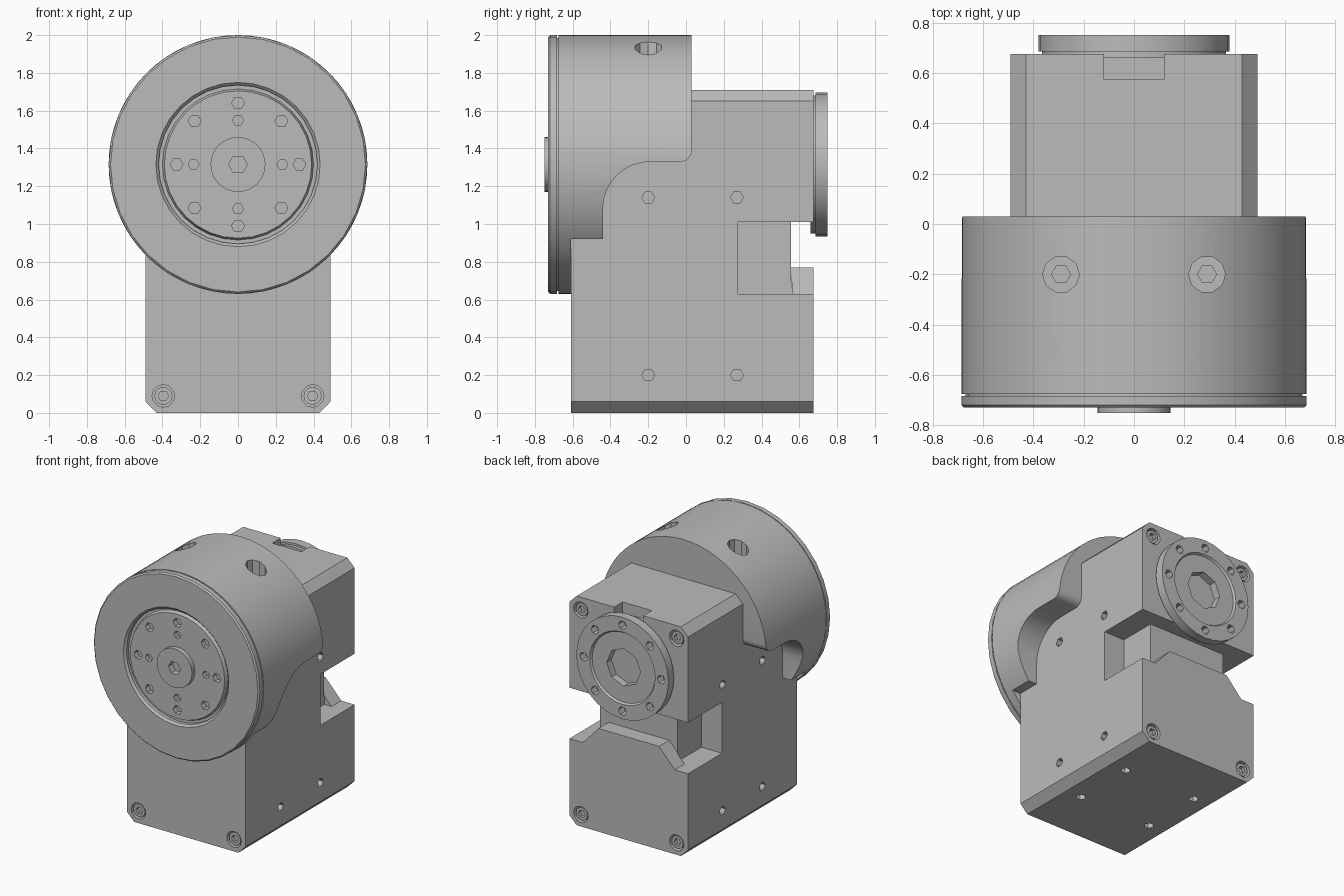
import bpy, bmesh, math

if "Cube" in bpy.data.objects:
    bpy.data.objects.remove(bpy.data.objects["Cube"])

AXIS_Z = 1.315  # height of the drum axis

grey = bpy.data.materials.new("machined_grey")
grey.diffuse_color = (0.50, 0.50, 0.50, 1)
grey.use_nodes = True
grey.node_tree.nodes["Principled BSDF"].inputs["Base Color"].default_value = grey.diffuse_color

# maps a profile point (u, v) and a depth t to space
MAPS = {
    'X': lambda u, v, t: (t, u, v),
    'Y': lambda u, v, t: (u, t, v),
    'Z': lambda u, v, t: (u, v, t),
}


def finish(name, bm):
    bmesh.ops.recalc_face_normals(bm, faces=bm.faces)
    mesh = bpy.data.meshes.new(name)
    bm.to_mesh(mesh)
    bm.free()
    mesh.materials.append(grey)
    ob = bpy.data.objects.new(name, mesh)
    bpy.context.collection.objects.link(ob)
    return ob


def add_prism(bm, pts, axis, a, b):
    f = MAPS[axis]
    lo = [bm.verts.new(f(u, v, a)) for u, v in pts]
    hi = [bm.verts.new(f(u, v, b)) for u, v in pts]
    bm.faces.new(lo)
    bm.faces.new(hi)
    n = len(pts)
    for i in range(n):
        j = (i + 1) % n
        bm.faces.new((lo[i], lo[j], hi[j], hi[i]))


def prism(name, pts, axis, a, b):
    bm = bmesh.new()
    add_prism(bm, pts, axis, a, b)
    return finish(name, bm)


def circle(u, v, r, n, start=0.0):
    return [(u + r * math.cos(start + 2 * math.pi * i / n),
             v + r * math.sin(start + 2 * math.pi * i / n)) for i in range(n)]


def rect(u0, u1, v0, v1):
    return [(u0, v0), (u1, v0), (u1, v1), (u0, v1)]


def pins(centers, r, n, axis, a, b):
    """Several equal round pins in one mesh, used as a drill."""
    bm = bmesh.new()
    for u, v in centers:
        add_prism(bm, circle(u, v, r, n), axis, a, b)
    return finish("drill", bm)


def ring_points(r, n, start=0.0):
    return circle(0, AXIS_Z, r, n, start)


def lathe(name, profile, n):
    """Turn an (r, y) profile about the drum axis."""
    bm = bmesh.new()
    vs = [bm.verts.new((r, y, AXIS_Z)) for r, y in profile]
    es = [bm.edges.new(p) for p in zip(vs, vs[1:])]
    bmesh.ops.spin(bm, geom=vs + es, cent=(0, 0, AXIS_Z), axis=(0, 1, 0),
                   angle=2 * math.pi, steps=n, use_duplicate=False)
    bmesh.ops.remove_doubles(bm, verts=bm.verts, dist=1e-4)
    return finish(name, bm)


def cut(ob, *tools):
    for tool in tools:
        mod = ob.modifiers.new("cut", 'BOOLEAN')
        mod.operation, mod.solver, mod.object = 'DIFFERENCE', 'EXACT', tool
        bpy.context.view_layer.objects.active = ob
        bpy.ops.object.modifier_apply(modifier=mod.name)
        bpy.data.objects.remove(tool)


def smooth(ob, deg=30):
    bpy.ops.object.select_all(action='DESELECT')
    ob.select_set(True)
    bpy.context.view_layer.objects.active = ob
    bpy.ops.object.shade_smooth_by_angle(angle=math.radians(deg))


# housing block with chamfered long edges
w, c, top = 0.49, 0.06, 1.71
outline = [(-w + c, 0), (w - c, 0), (w, c), (w, top - c),
           (w - c, top), (-w + c, top), (-w, top - c), (-w, c)]
housing = prism("housing", outline, 'Y', -0.61, 0.675)

# rear slot with a raised ridge, deeper pockets at both sides, top notch
slot = [(-0.6, 1.01), (-0.6, 0.63), (-0.38, 0.63), (-0.25, 0.77),
        (0.25, 0.77), (0.38, 0.63), (0.6, 0.63), (0.6, 1.01)]
cut(housing,
    prism("slot", slot, 'Y', 0.555, 0.75),
    prism("pocket", rect(0.275, 0.56, 0.63, 1.01), 'X', 0.32, 0.6),
    prism("pocket", rect(0.275, 0.56, 0.63, 1.01), 'X', -0.6, -0.32),
    prism("notch", rect(-0.12, 0.12, 0.575, 0.75), 'Z', 1.63, 1.8))

# mounting holes in the sides and underside
side = [(y, z) for y in (-0.2, 0.27) for z in (0.2, 1.14)]
under = [(x, y) for x in (-0.3, 0.3) for y in (-0.2, 0.27)]
cut(housing,
    pins(side, 0.034, 6, 'X', 0.43, 0.6),
    pins(side, 0.034, 6, 'X', -0.6, -0.43),
    pins(under, 0.034, 6, 'Z', -0.1, 0.06))

# counterbores for the corner screws
front_screws = [(-0.395, 0.09), (0.395, 0.09)]
rear_screws = front_screws + [(-0.395, 1.615), (0.395, 1.615)]
cut(housing,
    pins(front_screws, 0.06, 12, 'Y', -0.7, -0.56),
    pins(rear_screws, 0.06, 12, 'Y', 0.625, 0.75))

# socket head screws
for label, places, face, s in (("front", front_screws, -0.61, 1),
                               ("rear", rear_screws, 0.675, -1)):
    for x, z in places:
        screw = prism(label + "_screw", circle(x, z, 0.048, 12), 'Y',
                      face + 0.01 * s, face + 0.06 * s)
        cut(screw, prism("socket", circle(x, z, 0.028, 6), 'Y',
                         face - 0.02 * s, face + 0.035 * s))

# drum, with its lower rear part trimmed along a curved edge
drum = prism("drum", ring_points(0.685, 64), 'Y', -0.675, 0.03)
trim = [(-0.61, 0.5), (-0.61, 0.92), (-0.44, 0.92)]
for i in range(9):
    a = math.pi - i * math.pi / 16
    trim.append((-0.19 + 0.25 * math.cos(a), 1.08 + 0.25 * math.sin(a)))
for i in range(7):
    a = -math.pi / 2 + i * math.pi / 12
    trim.append((-0.03 + 0.06 * math.cos(a), 1.39 + 0.06 * math.sin(a)))
trim += [(0.2, 1.39), (0.2, 0.5)]
cut(drum, prism("trim", trim, 'X', -0.8, 0.8))

# stepped holes in the top of the drum
top_holes = [(-0.29, -0.2), (0.29, -0.2)]
cut(drum,
    pins(top_holes, 0.073, 10, 'Z', 1.84, 2.2),
    pins(top_holes, 0.038, 6, 'Z', 1.76, 2.2))
smooth(drum)

# front plate with recessed output disc and raised hub
plate = lathe("front_plate", [
    (0, -0.66), (0.67, -0.66), (0.67, -0.683), (0.685, -0.683),
    (0.685, -0.72), (0.675, -0.73), (0.435, -0.73), (0.42, -0.715),
    (0.42, -0.69), (0.40, -0.69), (0.39, -0.715), (0.145, -0.715),
    (0.145, -0.75), (0, -0.75)], 32)
cut(plate,
    pins(ring_points(0.325, 8), 0.034, 6, 'Y', -0.8, -0.67),
    pins(ring_points(0.235, 4), 0.029, 6, 'Y', -0.8, -0.68),
    pins([(0, AXIS_Z)], 0.05, 6, 'Y', -0.8, -0.70))
smooth(plate)

# rear flange with stepped bore and bolt circle
flange = lathe("rear_flange", [
    (0, 0.66), (0.365, 0.66), (0.365, 0.685), (0.38, 0.685), (0.38, 0.75),
    (0.27, 0.75), (0.26, 0.735), (0, 0.735)], 32)
cut(flange,
    pins([(0, AXIS_Z)], 0.14, 8, 'Y', 0.68, 0.8),
    pins(ring_points(0.32, 8), 0.033, 6, 'Y', 0.69, 0.8))
smooth(flange)
